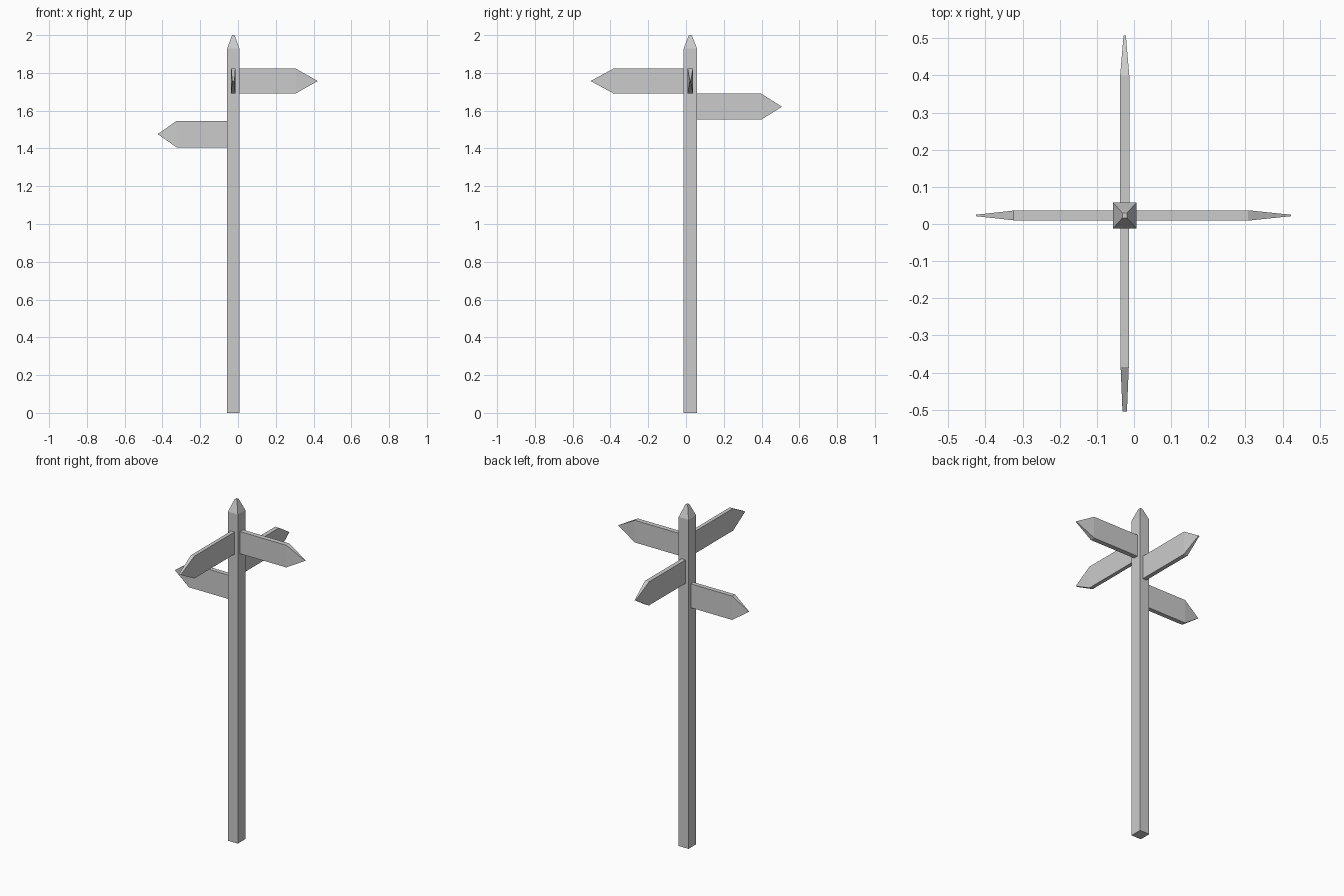
import bpy, math
from mathutils import Matrix

if "Cube" in bpy.data.objects:
    bpy.data.objects.remove(bpy.data.objects["Cube"])

CX, CY = -0.025, 0.023          # post axis
HX, HY = 0.032, 0.035           # post half widths


def make_object(name, verts, faces):
    mesh = bpy.data.meshes.new(name)
    mesh.from_pydata(verts, [], faces)
    mesh.update()
    obj = bpy.data.objects.new(name, mesh)
    bpy.context.collection.objects.link(obj)
    return obj


# Square post with a tapered cap, lofted from rings (z, scale)
corners = [(-1, -1), (1, -1), (1, 1), (-1, 1)]
rings = [(0, 1), (1.93, 1), (1.993, 0.3), (2.0, 0.2)]
verts = [(CX + a * HX * s, CY + b * HY * s, z) for z, s in rings for a, b in corners]
faces = [(3, 2, 1, 0)]
for r in range(len(rings) - 1):
    for i in range(4):
        j = (i + 1) % 4
        faces.append((r * 4 + i, r * 4 + j, r * 4 + 4 + j, r * 4 + 4 + i))
top = 4 * (len(rings) - 1)
faces.append((top, top + 1, top + 2, top + 3))
make_object("post", verts, faces)


# Arrow board: rectangle plus a point that thins toward its tip
def arrow_sign(name, angle, start, shoulder, tip, z0, z1, half, tip_half):
    zm = (z0 + z1) / 2
    outline = [(start, z0, half), (shoulder, z0, half), (tip, zm, tip_half),
               (shoulder, z1, half), (start, z1, half)]
    rot = Matrix.Translation((CX, CY, 0)) @ Matrix.Rotation(math.radians(angle), 4, 'Z')
    verts = [(x, side * t, z) for side in (-1, 1) for x, z, t in outline]
    # faces: board sides, thinned points, then the rim
    faces = [(0, 1, 3, 4), (1, 2, 3), (9, 8, 6, 5), (8, 7, 6)]
    # rim split at the tip so the thinning stays flat
    faces += [(i, i + 5, (i + 1) % 5 + 5, (i + 1) % 5) for i in range(5)]
    obj = make_object(name, verts, faces)
    obj.data.transform(rot)
    return obj


arrow_sign("right_sign", 0, HX, 0.332, 0.447, 1.692, 1.822, 0.014, 0.002)
arrow_sign("left_sign", 180, HX, 0.30, 0.40, 1.406, 1.546, 0.013, 0.002)
arrow_sign("front_sign", -90, HY, 0.408, 0.528, 1.692, 1.822, 0.011, 0.006)
arrow_sign("back_sign", 90, HY, 0.375, 0.485, 1.552, 1.690, 0.0125, 0.003)
